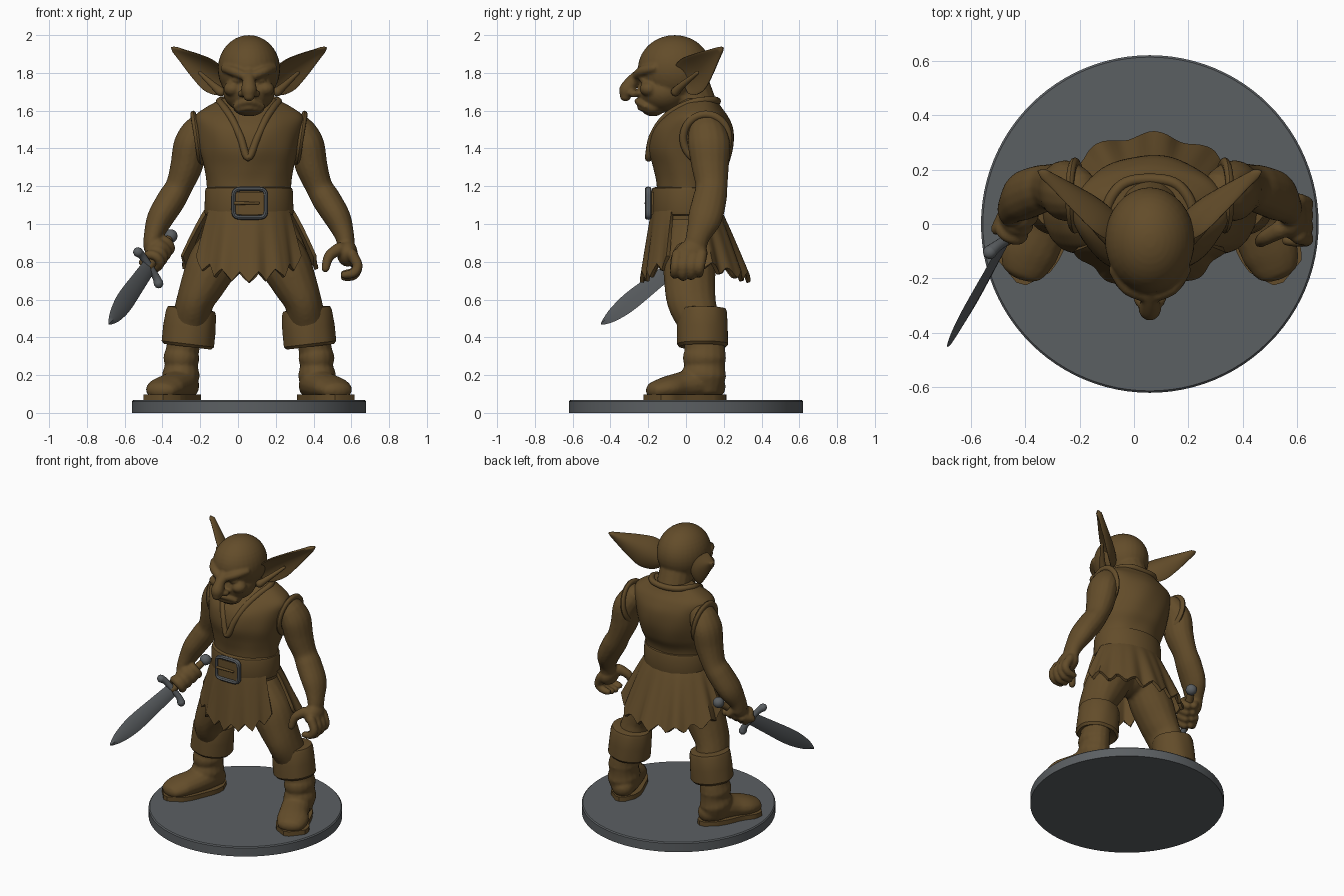
import bpy, bmesh, math
from mathutils import Vector, Matrix

if "Cube" in bpy.data.objects:
    bpy.data.objects.remove(bpy.data.objects["Cube"])
V, pi = Vector, math.pi
CX = 0.058                      # the figure stands on this x, everything is built around x = 0


def material(name, rgb):
    m = bpy.data.materials.new(name)
    m.diffuse_color = (*rgb, 1)
    m.use_nodes = True
    m.node_tree.nodes["Principled BSDF"].inputs["Base Color"].default_value = m.diffuse_color
    return m


BROWN = material("brown", (0.125, 0.073, 0.023))
GREY = material("steel grey", (0.105, 0.115, 0.123))


def spline(pts, n=6, closed=False):
    """Catmull-Rom through tuples of any length."""
    out, c = [], len(pts)
    get = lambda i: pts[i % c] if closed else pts[max(0, min(c - 1, i))]
    for i in range(c if closed else c - 1):
        p = [get(i + k) for k in (-1, 0, 1, 2)]
        for j in range(n):
            t = j / n
            out.append([0.5 * (2 * b + (d - a) * t + (2 * a - 5 * b + 4 * d - e) * t * t
                        + (3 * b - a - 3 * d + e) * t ** 3) for a, b, d, e in zip(*p)])
    return out if closed else out + [list(pts[-1])]


def loft(bm, rings, closed=False):
    vs = [[bm.verts.new(p) for p in r] for r in rings]
    n = len(vs[0])
    for i in range(len(vs) if closed else len(vs) - 1):
        a, b = vs[i], vs[(i + 1) % len(vs)]
        for j in range(n):
            k = (j + 1) % n
            bm.faces.new((a[j], a[k], b[k], b[j]))
    if not closed:
        bm.faces.new(vs[0])
        bm.faces.new(vs[-1])


def tube(bm, pts, ref=(0, 1, 0), closed=False, n=6, seg=16):
    """Round-ended sweep; points are (x, y, z, radius a, radius b)."""
    pts = spline([p if len(p) == 5 else (*p, p[3]) for p in pts], n, closed)
    rings, c = [], len(pts)
    for i, p in enumerate(pts):
        lo, hi = (i - 1, (i + 1) % c) if closed else (max(i - 1, 0), min(i + 1, c - 1))
        t = (V(pts[hi][:3]) - V(pts[lo][:3])).normalized()
        u = V(ref).cross(t).normalized()
        w = t.cross(u)
        ring = lambda off, k: [V(p[:3]) + t * off + (u * p[3] * math.cos(a) + w * p[4] * math.sin(a)) * k
                               for a in (2 * pi * j / seg for j in range(seg))]
        r = min(p[3], p[4])
        if i == 0 and not closed:
            rings += [ring(-r * math.sin(a), math.cos(a)) for a in (1.5, 1.1, 0.6)]
        rings.append(ring(0, 1))
        if i == c - 1 and not closed:
            rings += [ring(r * math.sin(a), math.cos(a)) for a in (0.6, 1.1, 1.5)]
    loft(bm, rings, closed)


def ball(bm, c, r):
    r = r if isinstance(r, tuple) else (r, r, r)
    bmesh.ops.create_uvsphere(bm, u_segments=32, v_segments=20, radius=1,
                              matrix=Matrix.Translation(c) @ Matrix.Diagonal((*r, 1)))


def oval(z, cy, rx, ry, fold=0, seg=64):
    return [(rx * math.cos(a) * (1 + fold * math.sin(6 * a + 18 * z)),
             cy + ry * math.sin(a) * (1 + fold * math.sin(7 * a - 14 * z)), z)
            for a in (2 * pi * j / seg for j in range(seg))]


def finish(name, bm, mat, voxel=0, solid=0, both=False):
    """Make the object (and its mirror image), fusing overlapping shapes if voxel is set."""
    for s in ((1, -1) if both else (1,)):
        b = bm.copy()
        for v in b.verts:
            v.co = (v.co.x * s + CX, v.co.y, v.co.z)
        bmesh.ops.recalc_face_normals(b, faces=b.faces)
        me = bpy.data.meshes.new(name)
        b.to_mesh(me)
        b.free()
        ob = bpy.data.objects.new(name + ("_left" if s > 0 else "_right") * both, me)
        bpy.context.collection.objects.link(ob)
        if voxel:
            m = ob.modifiers.new("fuse", 'REMESH')
            m.mode, m.voxel_size = 'VOXEL', voxel
            m = ob.modifiers.new("soften", 'SMOOTH')
            m.factor, m.iterations = 0.5, 2
        if solid:
            m = ob.modifiers.new("thickness", 'SOLIDIFY')
            m.thickness, m.offset = solid, 0
        if ob.modifiers:
            dg = bpy.context.evaluated_depsgraph_get()
            ob.data = bpy.data.meshes.new_from_object(ob.evaluated_get(dg))
            ob.modifiers.clear()
        ob.data.materials.clear()
        ob.data.materials.append(mat)
        bpy.ops.object.select_all(action='DESELECT')
        ob.select_set(True)
        bpy.context.view_layer.objects.active = ob
        bpy.ops.object.shade_smooth_by_angle(angle=math.radians(60 if voxel else 38))
    bm.free()


# Round base
bm = bmesh.new()
loft(bm, [oval(z, 0, r, r, seg=96) for z, r in ((0, .62), (.06, .62), (.067, .613))])
finish("base", bm, GREY)

# Head: skull, jaw, hooked nose, scowling brow, cheeks, lips and neck
bm = bmesh.new()
ball(bm, (0, -.06, 1.82), (.165, .195, .18))
ball(bm, (0, -.115, 1.7), (.137, .135, .11))
ball(bm, (0, -.175, 1.62), (.085, .065, .05))
tube(bm, [(0, .09, 1.5, .12), (0, .02, 1.72, .11)])
tube(bm, [(0, -.235, 1.81, .025), (0, -.285, 1.755, .034), (0, -.312, 1.71, .042), (0, -.32, 1.68, .032)],
     ref=(1, 0, 0))
for s in (1, -1):
    tube(bm, [(s * .13, -.17, 1.825, .022), (s * .085, -.232, 1.81, .026), (s * .025, -.262, 1.785, .024)],
         ref=(0, 0, 1))
    ball(bm, (s * .062, -.224, 1.762), (.028, .022, .016))
    ball(bm, (s * .085, -.195, 1.715), (.05, .05, .04))
    ball(bm, (s * .038, -.275, 1.69), (.022, .028, .02))
tube(bm, [(-.075, -.215, 1.622, .013), (0, -.256, 1.65, .018), (.075, -.215, 1.622, .013)], ref=(0, 0, 1))
tube(bm, [(-.06, -.215, 1.603, .012), (0, -.243, 1.617, .016), (.06, -.215, 1.603, .012)], ref=(0, 0, 1))
finish("head", bm, BROWN, voxel=.009)

# Cupped pointed ears
bm = bmesh.new()
axis = V((.29, .21, .195))
wide = V((.04, .12, -.15)).normalized()
face = wide.cross(axis).normalized()
rings = []
for t, h in spline([(0, .06), (.1, .092), (.3, .105), (.55, .078), (.8, .04), (.94, .018), (1, .004)], 4):
    mid = V((.12, -.015, 1.74)) + axis * t
    th = min(.018, h)
    rings.append([mid + wide * h * math.cos(a) + face * (th * math.sin(a) - .45 * h * math.sin(a) ** 2 + .2 * h)
                  for a in (2 * pi * j / 32 for j in range(32))])
loft(bm, rings)
tube(bm, [(.15, -.055, 1.70, .025), (.19, -.02, 1.735, .018), (.26, .06, 1.80, .01)], ref=(0, 0, 1))
finish("ear", bm, BROWN, both=True)

# Tunic body with soft folds, wrapped collar and armhole hems
bm = bmesh.new()
loft(bm, [oval(*r, fold=.012) for r in spline([
    (1.02, .01, .215, .165), (1.2, .01, .222, .165), (1.3, .025, .24, .197), (1.4, .028, .262, .222),
    (1.5, .037, .28, .212), (1.57, .05, .285, .17), (1.62, .06, .225, .125), (1.665, .07, .14, .09)], 5)])
finish("tunic", bm, BROWN)
bm = bmesh.new()
half = [(.1, .145, 1.655), (.155, .06, 1.65), (.13, -.035, 1.615), (.09, -.118, 1.555), (.045, -.178, 1.46)]
path = [(0, .165, 1.65)] + half + [(-.005, -.198, 1.35)] + [(-x, y, z) for x, y, z in half[::-1]]
tube(bm, [(*p, .02, .02) for p in path], ref=(0, 0, 1), closed=True, seg=10)
finish("collar", bm, BROWN)
bm = bmesh.new()
tube(bm, [(.275 + .02 * math.sin(a), .105 + .12 * math.cos(a), 1.455 + .125 * math.sin(a), .02, .016)
          for a in (2 * pi * j / 12 for j in range(12))], ref=(1, 0, 0), closed=True, n=4, seg=10)
finish("armhole_hem", bm, BROWN, both=True)

# Belt and buckle
bm = bmesh.new()
loft(bm, [oval(z, .003, .222 + d, .175 + d) for z, d in
          ((1.045, 0), (1.05, .01), (1.065, .014), (1.175, .01), (1.19, .006), (1.195, -.01))])
finish("belt", bm, BROWN)
bm = bmesh.new()
bmesh.ops.create_cube(bm, size=1, matrix=Matrix.Translation((.004, -.18, 1.11)) @ Matrix.Diagonal((.15, .05, .12, 1)))
finish("buckle_plate", bm, BROWN)
bm = bmesh.new()
pw = lambda v: math.copysign(abs(v) ** .35, v)
tube(bm, [(.004 + .086 * pw(math.cos(a)), -.2, 1.11 + .076 * pw(math.sin(a)), .012, .018)
          for a in (2 * pi * (j + .5) / 28 for j in range(28))], ref=(0, 1, 0), closed=True, n=2, seg=8)
finish("buckle_frame", bm, GREY)
bm = bmesh.new()
tube(bm, [(-.075, -.21, 1.11, .009), (.05, -.21, 1.11, .007)], ref=(0, 0, 1), n=2)
finish("buckle_prong", bm, BROWN)

# Ragged skirt flaps, front and back
for name, d, span, rx, ry, zig in (("front_flap", -1, 66, .29, .225, 7), ("back_flap", 1, 84, .365, .32, 9)):
    bm = bmesh.new()
    grid = []
    for i in range(57):
        f = i / 28 - 1
        a = f * math.radians(span)
        tooth = abs((f * zig / 2) % 1 - .5) * 2
        hem = .69 + .085 * f * f + .055 * (1 - tooth)
        col = []
        for j in range(13):
            t = j / 12
            k = t ** .9
            w = 1 + .04 * t * math.sin(11 * a + 1)
            col.append(bm.verts.new((math.sin(a) * (.222 + (rx - .222) * k) * w,
                                     d * math.cos(a) * (.172 + (ry - .172) * k) * w, 1.08 + (hem - 1.08) * t)))
        grid.append(col)
    for p, q in zip(grid, grid[1:]):
        for j in range(12):
            bm.faces.new((p[j], p[j + 1], q[j + 1], q[j]))
    finish(name, bm, BROWN, solid=.02)

# Hips and legs fused as trousers
bm = bmesh.new()
ball(bm, (0, .02, .95), (.19, .14, .15))
for s in (1, -1):
    tube(bm, [(s * .1, .03, .93, .12, .13), (s * .185, .02, .8, .135, .14), (s * .245, .02, .68, .118, .135),
              (s * .285, .03, .59, .1, .13), (s * .305, .06, .5, .1, .115), (s * .33, .09, .4, .09, .1)])
finish("trousers", bm, BROWN, voxel=.013)

# Boots: wrinkled shaft, foot, sole and turned-down cuff
bm = bmesh.new()
tube(bm, [(.335, .09, .42, .09, .105), (.352, .1, .33, .088, .108), (.357, .098, .29, .096, .115),
          (.357, .1, .25, .088, .108), (.36, .095, .2, .1, .118), (.36, .095, .16, .09, .11)])
foot = [(.335, .14, .14, .075, .07), (.358, .07, .155, .092, .085), (.4, -.03, .14, .095, .075),
        (.44, -.1, .13, .104, .064), (.462, -.155, .12, .09, .052)]
tube(bm, foot, ref=(0, 0, 1))
finish("boot", bm, BROWN, voxel=.01, both=True)
bm = bmesh.new()
sole = spline(foot, 4)
edge = []
for s in (1, -1):
    pts = sole if s > 0 else sole[::-1]
    edge += [(x + s * (a + .006), y + s * .25 * a) for x, y, z, a, b in pts]
    edge += [(.49, -.215), (.455, -.225), (.425, -.21)][::1] if s > 0 else [(.285, .195), (.315, .215), (.345, .212)]
loft(bm, [[(x, y, z) for x, y in edge] for z in (.066, .098)])
finish("sole", bm, BROWN, both=True)
bm = bmesh.new()
loft(bm, [[(x + .315 + (.45 - z) * .1, y, z + .12 * x) for x, y, z in oval(z, .088, rx, rx * .98, .012)]
          for z, rx in ((.36, .09), (.35, .125), (.365, .138), (.45, .137), (.53, .132), (.55, .125), (.555, .1))])
finish("boot_cuff", bm, BROWN, both=True)

# Arms
arm = [(.27, .11, 1.49, .085, .1), (.308, .122, 1.42, .09, .112), (.33, .128, 1.31, .086, .1),
       (.37, .135, 1.2, .072, .085), (.41, .125, 1.13, .076, .09), (.47, .1, 1.03, .07, .09),
       (.505, .065, .94, .052, .065), (.515, .05, .88, .045, .06)]
bm = bmesh.new()
tube(bm, arm)
ball(bm, (.52, .03, .845), (.055, .085, .07))
for i, y in enumerate((-.045, 0, .043, .084)):
    d = .012 * abs(i - 1.3)
    tube(bm, [(.545, y, .84, .03), (.575, y - .01, .78, .027), (.555, y - .015, .725 + d, .025),
              (.505, y - .015, .715 + d, .021)])
tube(bm, [(.48, -.02, .87, .034), (.425, -.05, .83, .028), (.405, -.065, .765, .022)])
finish("open_hand_arm", bm, BROWN, voxel=.009)

# Knife frame: guard centre, blade direction, blade width and blade face
G = V((-.47 - CX, -.06, .775))
D = V((-.215, -.39, -.305)).normalized()
W = V((.12, .076, -.185))
W = (W - D * W.dot(D)).normalized()
N = D.cross(W)
along = lambda t, w=0: G + D * t + W * w

# Knife arm with fingers wrapped round the grip
bm = bmesh.new()
tube(bm, [(-p[0], *p[1:]) for p in arm])
ball(bm, along(-.125) + V((.0, 0, .015)), (.058, .06, .06))
for i in range(4):
    c = along(-.05 - .046 * i)
    tube(bm, [(*(c + (W * math.cos(a) + N * math.sin(a)) * .042), .025) for a in (pi * k / 3 for k in range(6))],
         ref=D)
tube(bm, [(*(along(-.1) - N * .05), .03), (*(along(-.03) - N * .045 - W * .02), .024)])
finish("knife_arm", bm, BROWN, voxel=.009)

# Knife
bm = bmesh.new()
loft(bm, [[along(t) + W * h, along(t) + N * .015 * k, along(t) - W * h, along(t) - N * .015 * k]
          for t, h, k in spline([(0, .045, 1), (.15, .052, 1), (.33, .058, 1), (.45, .042, .8),
                                 (.52, .016, .5), (.54, .002, .1)], 4)])
finish("blade", bm, GREY)
bm = bmesh.new()
tube(bm, [(*along(.012, -.105), .026), (*along(0, -.06), .02), (*along(0, .06), .02), (*along(.012, .105), .026)],
     ref=D)
finish("guard", bm, GREY)
bm = bmesh.new()
tube(bm, [(*along(-.005), .024), (*along(-.13), .028), (*along(-.26), .022)], ref=W)
finish("grip", bm, BROWN)
bm = bmesh.new()
ball(bm, along(-.285), .036)
finish("pommel", bm, GREY)
